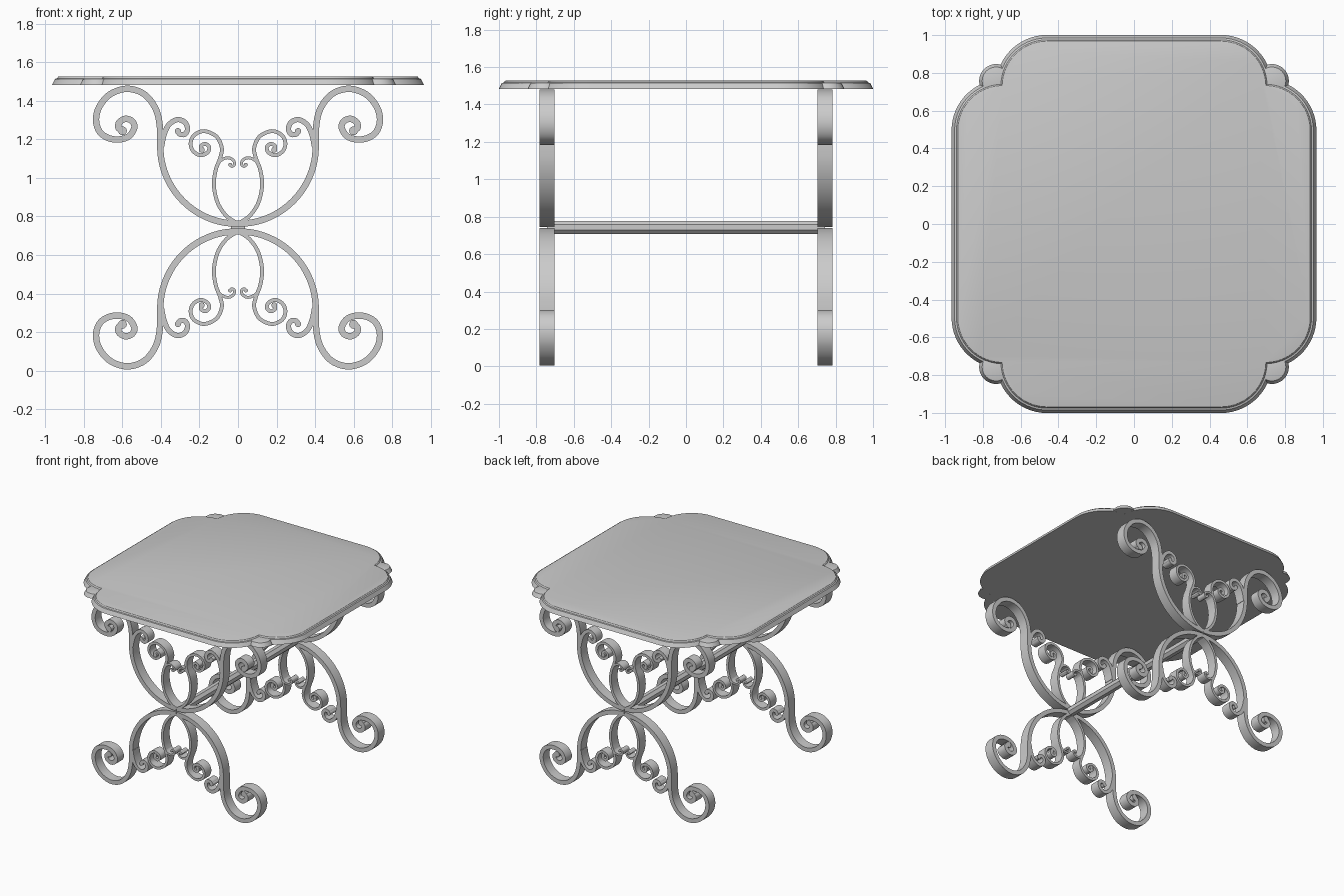
import bpy, bmesh, math
from mathutils import Vector

if "Cube" in bpy.data.objects:
    bpy.data.objects.remove(bpy.data.objects["Cube"])

MID_Z = 0.7425      # height of the crossing, the frames mirror about it
FRAME_Y = 0.744     # frame centre from the middle
HALF_DEPTH = 0.04

iron = bpy.data.materials.new("grey")
iron.diffuse_color = (0.6, 0.6, 0.6, 1)
iron.use_nodes = True
iron.node_tree.nodes["Principled BSDF"].inputs["Base Color"].default_value = iron.diffuse_color


def finish(name, bm, angle=30):
    bmesh.ops.recalc_face_normals(bm, faces=bm.faces)
    mesh = bpy.data.meshes.new(name)
    bm.to_mesh(mesh)
    bm.free()
    mesh.materials.append(iron)
    ob = bpy.data.objects.new(name, mesh)
    bpy.context.collection.objects.link(ob)
    bpy.ops.object.select_all(action='DESELECT')
    ob.select_set(True)
    bpy.context.view_layer.objects.active = ob
    bpy.ops.object.shade_smooth_by_angle(angle=math.radians(angle))
    return ob


def smooth_path(points, steps=6):
    """Catmull-Rom curve through the points."""
    p = [Vector(q) for q in points]
    p = [2 * p[0] - p[1]] + p + [2 * p[-1] - p[-2]]
    out = []
    for a, b, c, d in zip(p, p[1:], p[2:], p[3:]):
        for i in range(steps):
            t = i / steps
            out.append(0.5 * (2 * b + (c - a) * t + (2 * a - 5 * b + 4 * c - d) * t * t
                              + (3 * b - a - 3 * c + d) * t ** 3))
    return out + [p[-2]]


def ribbon(bm, points, width, sx, sz, y, bulb):
    """Flat bar swept along a path in the xz plane, ending in a round bulb."""
    path = smooth_path(points)
    place = lambda v, dy: bm.verts.new((sx * v.x, y + dy, MID_Z + sz * (v.y - MID_Z)))
    rings = []
    for i, v in enumerate(path):
        t = (path[min(i + 1, len(path) - 1)] - path[max(i - 1, 0)]).normalized()
        n = Vector((-t.y, t.x)) * width / 2
        rings.append([place(v + n, -HALF_DEPTH), place(v + n, HALF_DEPTH),
                      place(v - n, HALF_DEPTH), place(v - n, -HALF_DEPTH)])
    for a, b in zip(rings, rings[1:]):
        for k in range(4):
            bm.faces.new((a[k], a[(k + 1) % 4], b[(k + 1) % 4], b[k]))
    bm.faces.new(rings[0])
    bm.faces.new(rings[-1])
    disc = [path[-1] + bulb * Vector((math.cos(k * math.pi / 8), math.sin(k * math.pi / 8)))
            for k in range(16)]
    lo = [place(v, -HALF_DEPTH) for v in disc]
    hi = [place(v, HALF_DEPTH) for v in disc]
    bm.faces.new(lo)
    bm.faces.new(hi)
    for k in range(16):
        bm.faces.new((lo[k], lo[(k + 1) % 16], hi[(k + 1) % 16], hi[k]))


# Centrelines of one quarter of a frame, as (x, z)
arc = [(0.404 * math.sin(a), 1.166 - 0.404 * math.cos(a))
       for a in (k * math.pi / 16 for k in range(9))]
leg = arc + [(.406, 1.27), (.428, 1.36), (.487, 1.435), (.575, 1.463), (.663, 1.435),
             (.72, 1.37), (.737, 1.30), (.718, 1.24), (.672, 1.207), (.615, 1.2),
             (.565, 1.218), (.538, 1.262), (.55, 1.295), (.585, 1.307), (.617, 1.288),
             (.62, 1.26), (.60, 1.245)]
side_curl = [(.397, 1.16), (.385, 1.22), (.36, 1.275), (.315, 1.303), (.275, 1.288),
             (.262, 1.253), (.277, 1.227), (.302, 1.228), (.312, 1.243)]
heart = [(0, .762), (.06, .803), (.105, .87), (.125, .96), (.116, 1.04), (.094, 1.1),
         (.084, 1.155), (.112, 1.215), (.175, 1.243), (.228, 1.222), (.246, 1.18),
         (.233, 1.14), (.195, 1.118), (.158, 1.133), (.15, 1.16), (.17, 1.177),
         (.193, 1.165), (.188, 1.146)]
heart_curl = [(.12, 1.03), (.1, 1.078), (.073, 1.1), (.045, 1.104), (.023, 1.09),
              (.018, 1.07), (.032, 1.06), (.041, 1.069)]

parts = {"leg": (leg, 0.033, 0.023), "side_curl": (side_curl, 0.027, 0.016),
         "heart_scroll": (heart, 0.02, 0.015), "heart_curl": (heart_curl, 0.015, 0.01)}
for side, y in (("front", -FRAME_Y), ("back", FRAME_Y)):
    for part, (points, width, bulb) in parts.items():
        bm = bmesh.new()
        for sx in (-1, 1):
            for sz in (-1, 1):
                ribbon(bm, points, width, sx, sz, y, bulb)
        finish(f"{side}_{part}", bm)

# Octagonal bar joining the two crossings
bm = bmesh.new()
bmesh.ops.create_cone(bm, cap_ends=True, segments=8, radius1=0.038, radius2=0.038,
                      depth=2 * FRAME_Y)
for v in bm.verts:
    x, y, z = v.co
    c, s = math.cos(math.pi / 8), math.sin(math.pi / 8)
    v.co = (x * c - y * s, z, MID_Z + x * s + y * c)
finish("stretcher_bar", bm)


# Table top: outline with two rounded shoulders meeting in a notch at each corner
def outline(off):
    r, h = 0.235 + off, 0.1175
    mx, my = 0.5775, 0.6125                  # midpoint of the two arc centres
    reach = math.sqrt(r * r - 2 * h * h)
    a0 = math.atan2(reach / math.sqrt(2) - h, reach / math.sqrt(2) + h)
    n = 14
    quarter = []
    for k in range(n + 1):                   # shoulder on the x side
        a = (math.pi / 2 - a0) * k / n
        quarter.append((mx + h + r * math.cos(a), my - h + r * math.sin(a)))
    for k in range(1, n + 1):                # shoulder on the y side
        a = a0 + (math.pi / 2 - a0) * k / n
        quarter.append((mx - h + r * math.cos(a), my + h + r * math.sin(a)))
    flip = quarter[::-1]
    return (quarter + [(-x, y) for x, y in flip] + [(-x, -y) for x, y in quarter]
            + [(x, -y) for x, y in flip])


def stack(bm, loops):
    """Skin a list of (outline, z) loops and cap both ends."""
    rings = [[bm.verts.new((x, y, z)) for x, y in pts] for pts, z in loops]
    for a, b in zip(rings, rings[1:]):
        for k in range(len(a)):
            j = (k + 1) % len(a)
            bm.faces.new((a[k], a[j], b[j], b[k]))
    bm.faces.new(rings[0])
    bm.faces.new(rings[-1])


bm = bmesh.new()
stack(bm, [(outline(o), z) for o, z in
           ((.036, 1.483), (.02, 1.514), (.010, 1.517), (.003, 1.526), (0, 1.527))])
finish("table_top", bm)

# Small round lobes filling the corner notches
bm = bmesh.new()
for sx in (-1, 1):
    for sy in (-1, 1):
        ring = lambda r: [(sx * .73 + r * math.cos(k * math.pi / 16),
                           sy * .757 + r * math.sin(k * math.pi / 16)) for k in range(32)]
        stack(bm, [(ring(.09), 1.4835), (ring(.074), 1.514), (ring(.066), 1.5165)])
finish("corner_lobes", bm)
